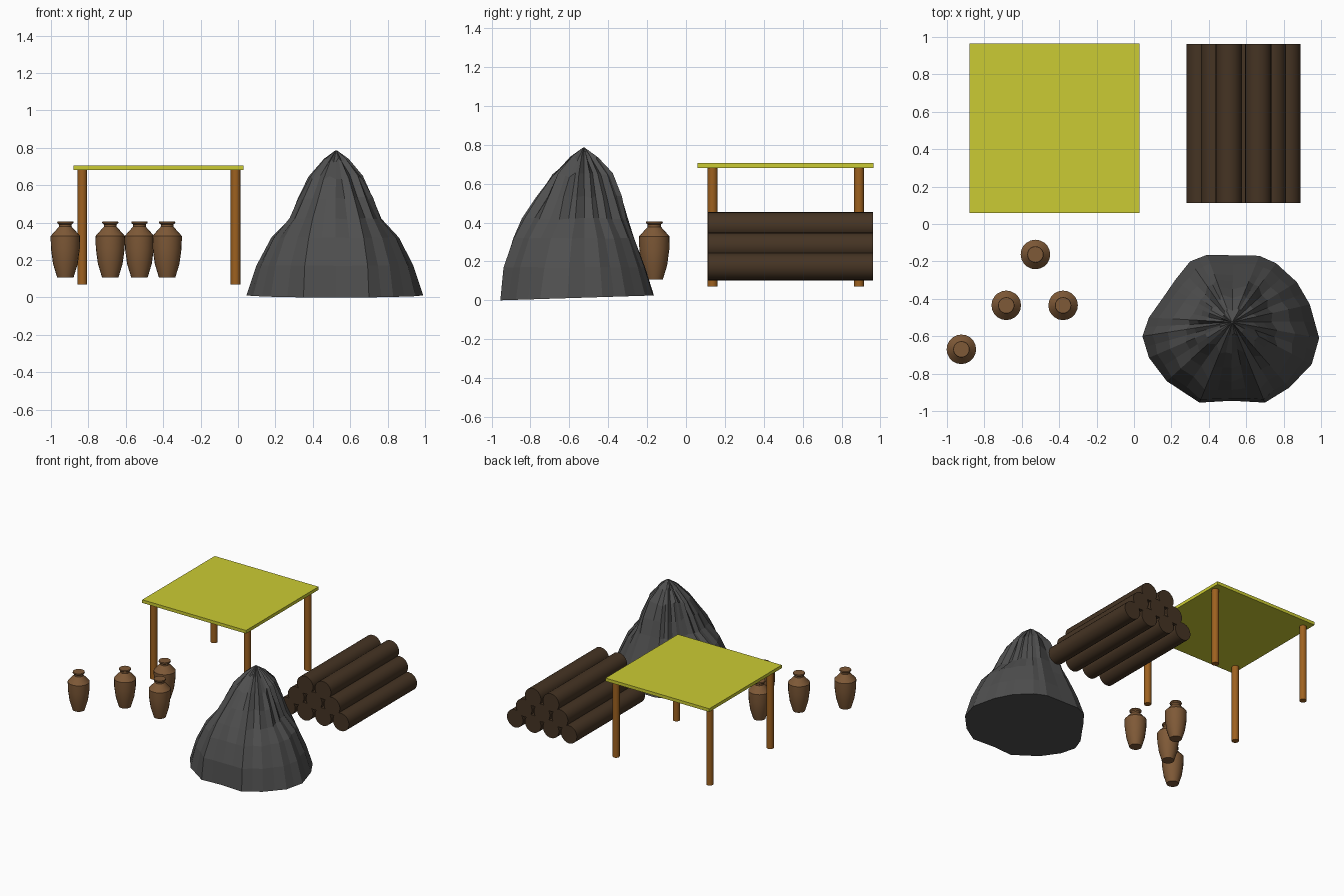
import bpy, bmesh, math, random
from mathutils import Vector

random.seed(4)
cube = bpy.data.objects.get("Cube")
if cube:
    bpy.data.objects.remove(cube, do_unlink=True)


def material(name, rgb):
    m = bpy.data.materials.new(name)
    m.use_nodes = True
    m.diffuse_color = (*rgb, 1)
    bsdf = m.node_tree.nodes["Principled BSDF"]
    bsdf.inputs["Base Color"].default_value = (*rgb, 1)
    bsdf.inputs["Roughness"].default_value = 0.8
    return m


YELLOW = material("yellow_cloth", (0.60, 0.60, 0.033))
POST = material("orange_wood", (0.34, 0.12, 0.014))
LOG = material("dark_bark", (0.06, 0.034, 0.017))
CLAY = material("brown_clay", (0.21, 0.10, 0.038))
ROCK = material("grey_rock", (0.078, 0.078, 0.078))


def finish(name, bm, mat, loc=(0, 0, 0), smooth=True):
    bmesh.ops.recalc_face_normals(bm, faces=bm.faces)
    me = bpy.data.meshes.new(name)
    bm.to_mesh(me)
    bm.free()
    ob = bpy.data.objects.new(name, me)
    ob.location = loc
    me.materials.append(mat)
    bpy.context.collection.objects.link(ob)
    if smooth:
        bpy.ops.object.select_all(action="DESELECT")
        ob.select_set(True)
        bpy.context.view_layer.objects.active = ob
        bpy.ops.object.shade_smooth_by_angle(angle=math.radians(32))
    return ob


def loft(rings):
    """Skin a stack of closed rings and cap both ends."""
    bm = bmesh.new()
    loops = [[bm.verts.new(p) for p in ring] for ring in rings]
    n = len(loops[0])
    for low, high in zip(loops, loops[1:]):
        for i in range(n):
            j = (i + 1) % n
            bm.faces.new((low[i], low[j], high[j], high[i]))
    bm.faces.new(loops[0][::-1])
    bm.faces.new(loops[-1])
    return bm


def turned(profile, sides):
    """Rings of a round part from (radius, height) pairs."""
    turn = [math.tau * i / sides for i in range(sides)]
    return loft([[(r * math.cos(a), r * math.sin(a), z) for a in turn] for r, z in profile])


# Canopy sheet
bm = bmesh.new()
bmesh.ops.create_cube(bm, size=1)
bmesh.ops.scale(bm, vec=(0.907, 0.905, 0.025), verts=bm.verts)
finish("canopy", bm, YELLOW, (-0.425, 0.512, 0.693), smooth=False)

# Four posts
for side, x in (("right", -0.832), ("left", -0.013)):
    for end, y in (("front", 0.137), ("back", 0.89)):
        finish(f"{end}_{side}_post", turned([(0.026, 0.07), (0.026, 0.685)], 16), POST, (x, y, 0))

# Pyramid of logs lying front to back
for row in range(3):
    for k in range(4 - row):
        ob = finish(f"log_{row + 1}_{k + 1}", turned([(0.07, -0.425), (0.07, 0.425)], 24), LOG,
                    (0.35 + 0.157 * (k + row / 2), 0.537, 0.173 + 0.105 * row))
        ob.rotation_euler.x = math.pi / 2

# Clay jars
jar = [(0.044, 0.107), (0.066, 0.18), (0.077, 0.26), (0.079, 0.328),
       (0.034, 0.378), (0.034, 0.39), (0.044, 0.398), (0.042, 0.406)]
for i, (x, y) in enumerate([(-0.923, -0.67), (-0.683, -0.435), (-0.527, -0.163), (-0.379, -0.435)]):
    finish(f"jar_{i + 1}", turned(jar, 20), CLAY, (x, y, 0))

# Rock mound: foot outline, relative to the peak
peak = Vector((0.525, -0.525))
foot = [Vector(p) - peak for p in (
    (0.99, -0.61), (0.94, -0.43), (0.87, -0.31), (0.76, -0.21), (0.67, -0.17),
    (0.39, -0.165), (0.30, -0.20), (0.22, -0.30), (0.165, -0.38), (0.08, -0.50),
    (0.045, -0.60), (0.08, -0.715), (0.175, -0.84), (0.35, -0.955), (0.52, -0.945),
    (0.70, -0.955), (0.83, -0.875), (0.95, -0.75))]
ring = []
for a, b in zip(foot, foot[1:] + foot[:1]):
    ring += [a, a.lerp(b, 0.5)]

# Height, then outline share towards the sides, front and back, then crease depth
levels = [(0.0, 1, 1, 1, 0), (0.17, 0.88, 0.965, 0.87, 0.01), (0.32, 0.71, 0.85, 0.71, 0.025),
          (0.42, 0.50, 0.73, 0.62, 0.05), (0.53, 0.40, 0.56, 0.53, 0.08),
          (0.645, 0.29, 0.37, 0.39, 0.13), (0.73, 0.13, 0.16, 0.2, 0.16), (0.785, 0.012, 0.012, 0.012, 0)]
ridge = [random.uniform(-1, 0.6) if i % 2 else random.uniform(0.2, 0.9) for i in range(len(ring))]
rings = []
for z, side, front, back, crease in levels:
    pts = []
    for i, p in enumerate(ring):
        s = p.normalized().y ** 2
        f = side * (1 - s) + (front if p.y < 0 else back) * s
        f *= 1 + crease * ridge[i] + random.uniform(-0.3, 0.3) * crease
        h = z + random.uniform(-0.1, 0.1) * crease
        if z == 0:
            h = 0.025 * (p.y + 0.43) / 0.79
        q = peak + p * f
        pts.append((q.x, q.y, max(h, 0)))
    rings.append(pts)
finish("rock_mound", loft(rings), ROCK, smooth=False)
